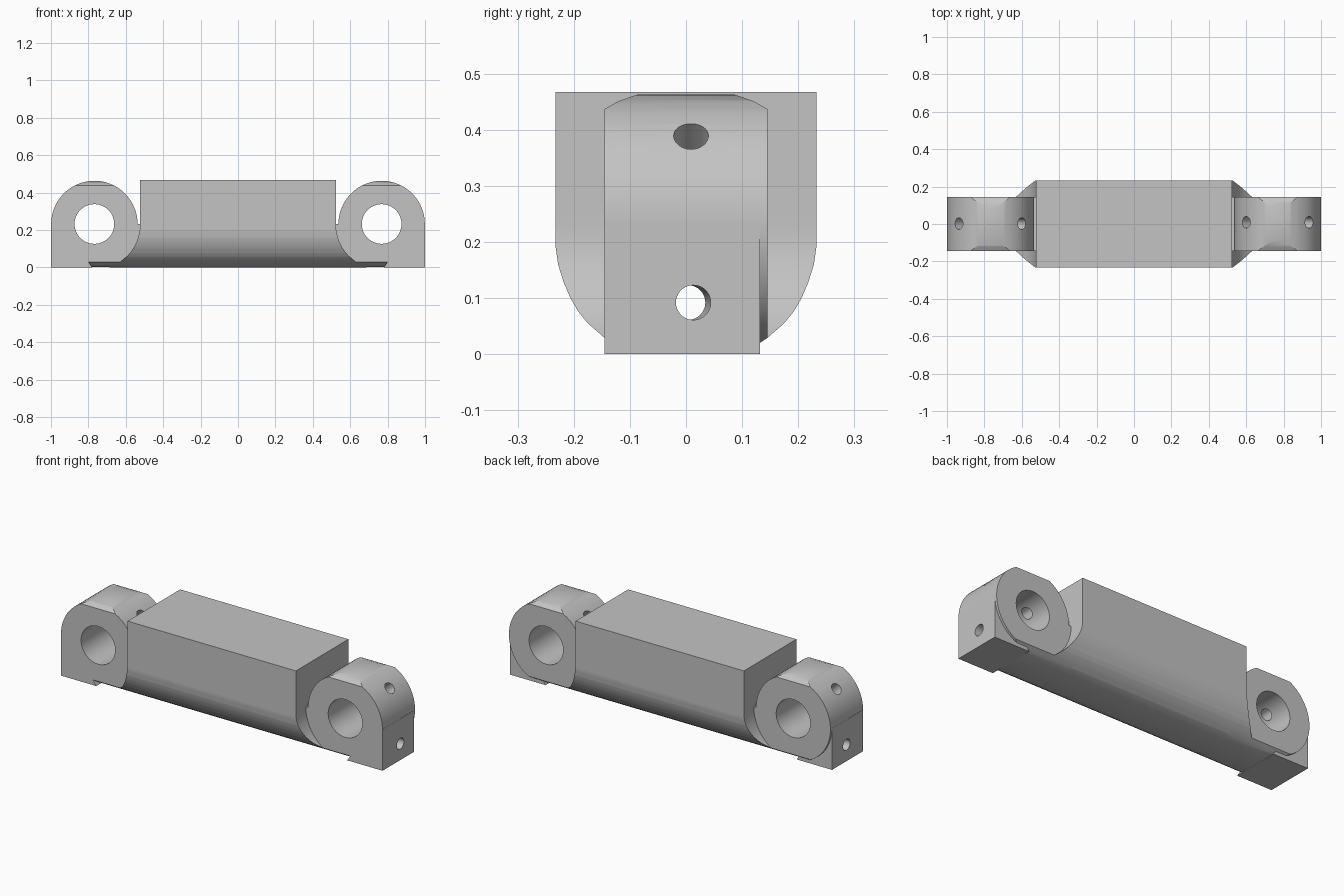
import bpy, bmesh, math
from mathutils import Vector

if "Cube" in bpy.data.objects:
    bpy.data.objects.remove(bpy.data.objects["Cube"], do_unlink=True)

grey = bpy.data.materials.new("plain_grey")
grey.use_nodes = True
GREY = (0.55, 0.55, 0.55, 1)
grey.diffuse_color = GREY
grey.node_tree.nodes["Principled BSDF"].inputs["Base Color"].default_value = GREY

CX, CZ, R = 0.768, 0.232, 0.231   # lug centre and radius


def prism(name, points, start, end, axis):
    """Extrude a closed outline: (x, z) along y, or (y, z) along x."""
    bm = bmesh.new()
    if axis == "y":
        place = lambda p, d: (p[0], d, p[1])
    else:
        place = lambda p, d: (d, p[0], p[1])
    a = [bm.verts.new(place(p, start)) for p in points]
    b = [bm.verts.new(place(p, end)) for p in points]
    n = len(points)
    bm.faces.new(a)
    bm.faces.new(b[::-1])
    for i in range(n):
        j = (i + 1) % n
        bm.faces.new((a[j], a[i], b[i], b[j]))
    bmesh.ops.recalc_face_normals(bm, faces=bm.faces)
    me = bpy.data.meshes.new(name)
    bm.to_mesh(me)
    bm.free()
    me.materials.append(grey)
    ob = bpy.data.objects.new(name, me)
    bpy.context.collection.objects.link(ob)
    return ob


def rod(p, q, radius, sides=32):
    """Cylinder between two points, used as a drill."""
    p, q = Vector(p), Vector(q)
    bpy.ops.mesh.primitive_cylinder_add(vertices=sides, radius=radius,
                                        depth=(q - p).length, location=(p + q) / 2)
    ob = bpy.context.object
    ob.rotation_mode = "QUATERNION"
    ob.rotation_quaternion = (q - p).to_track_quat("Z", "Y")
    ob.name = "drill"
    ob.hide_render = True
    ob.data.materials.append(grey)
    return ob


def boolean(ob, cutter, op="DIFFERENCE"):
    bpy.context.view_layer.update()
    m = ob.modifiers.new("cut", "BOOLEAN")
    m.operation, m.solver, m.object = op, "EXACT", cutter
    bpy.context.view_layer.objects.active = ob
    bpy.ops.object.modifier_apply(modifier=m.name)


def arc(cx, r, a0, a1, n):
    return [(cx + r * math.cos(math.radians(a0 + (a1 - a0) * i / n)),
             CZ + r * math.sin(math.radians(a0 + (a1 - a0) * i / n))) for i in range(n + 1)]


def mirrored(half):
    return half + [(-y, z) for y, z in reversed(half)]


def discard(ob):
    bpy.data.objects.remove(ob, do_unlink=True)


# Main bar: square on top, rounded underneath
bar_half = [(0.085, 0), (0.12, 0.012), (0.145, 0.029), (0.175, 0.055), (0.192, 0.076),
            (0.206, 0.1), (0.218, 0.128), (0.228, 0.16), (0.233, 0.195), (0.233, 0.467)]
body = prism("main_bar", mirrored(bar_half), -0.79, 0.79, "x")
parts = [body]

# Long bore through the whole model, slightly skewed
bore = rod((-1.1, 0.003, 0.092), (1.1, 0.0135, 0.092), 0.031)

for s, side in ((1, "left"), (-1, "right")):
    flip = lambda pts: [(s * x, z) for x, z in pts]

    # Clearance around the lug at the end of the bar
    outline = arc(CX, 0.245, 180, 360, 32) + [(1.013, 0.6), (0.523, 0.6)]
    cutter = prism("clearance", flip(outline), -0.4, 0.4, "y")
    boolean(body, cutter)
    discard(cutter)

    # Round lug joined to the bar by a solid web
    outline = arc(CX, R, -90, 180, 48) + [(0.5, CZ), (0.5, 0.0005), (CX, 0.0005)]
    lug = prism(side + "_lug", flip(outline[:-1]), -0.3, 0.3, "y")
    # Trim the lug to its width and bevelled top and bottom edges
    trim_half = [(0.085, -0.0005), (0.12, 0.012), (0.145, 0.029),
                 (0.145, 0.437), (0.12, 0.451), (0.083, 0.464)]
    trim = prism("trim", mirrored(trim_half), s * 0.4, s * 1.1, "x")
    boolean(lug, trim, "INTERSECT")
    discard(trim)

    # Square foot on the outer end, slightly narrower at the back
    outline = [(1, 0), (1, CZ), (0.83, CZ), (0.80, 0.03), (0.78, 0)]
    foot = prism(side + "_foot", flip(outline), -0.145, 0.132, "y")

    # Pin hole across the lug
    pin = rod((s * CX, -0.5, CZ), (s * CX, 0.5, CZ), 0.106, 64)
    boolean(lug, pin)
    boolean(foot, pin)
    discard(pin)

    # Two sloping oil holes down to the pin hole
    y = 0.009 if s > 0 else 0.002
    for d in (1, -1):
        k = Vector((d * 0.725, 0, 0.675))
        c = Vector((s * CX, y, CZ))
        hole = rod(c + k * 0.06, c + k * 0.28, 0.031)
        boolean(lug, hole)
        discard(hole)
    parts += [lug, foot]

for ob in parts:
    boolean(ob, bore)
discard(bore)

# Smooth the curved surfaces, keep edges sharp
for ob in parts:
    bpy.ops.object.select_all(action="DESELECT")
    ob.select_set(True)
    bpy.context.view_layer.objects.active = ob
    bpy.ops.object.shade_smooth_by_angle(angle=math.radians(25))
